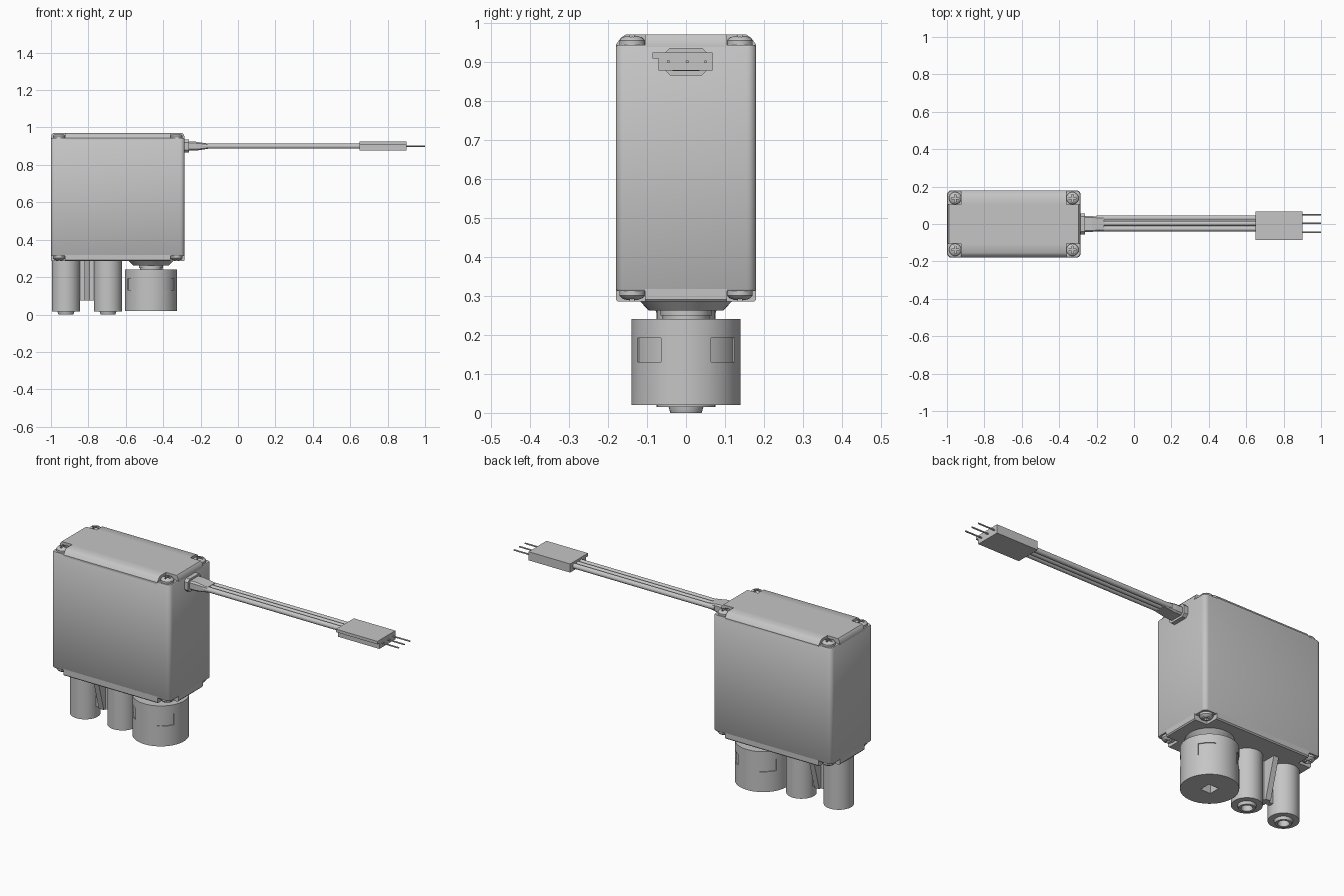
import bpy, bmesh, math
from mathutils import Matrix, Vector

if "Cube" in bpy.data.objects:
    bpy.data.objects.remove(bpy.data.objects["Cube"])

grey = bpy.data.materials.new("plain grey")
grey.use_nodes = True
GREY = (0.56, 0.56, 0.56, 1)
grey.diffuse_color = GREY
grey.node_tree.nodes["Principled BSDF"].inputs["Base Color"].default_value = GREY


def activate(ob):
    bpy.ops.object.select_all(action='DESELECT')
    ob.select_set(True)
    bpy.context.view_layer.objects.active = ob


def smooth(ob):
    activate(ob)
    bpy.ops.object.shade_smooth_by_angle(angle=math.radians(35))


def make(name, bm, rounded=True):
    bmesh.ops.recalc_face_normals(bm, faces=bm.faces)
    me = bpy.data.meshes.new(name)
    bm.to_mesh(me)
    bm.free()
    me.materials.append(grey)
    ob = bpy.data.objects.new(name, me)
    bpy.context.collection.objects.link(ob)
    if rounded:
        smooth(ob)
    return ob


def box(name, lo, hi):
    lo, hi = Vector(lo), Vector(hi)
    bm = bmesh.new()
    m = Matrix.Translation((lo + hi) / 2) @ Matrix.Diagonal((*(hi - lo), 1))
    bmesh.ops.create_cube(bm, size=1, matrix=m)
    return make(name, bm, False)


def lathe(name, profile, centre, segs=48):
    """Spin a (radius, z) profile that meets the axis or closes on itself."""
    bm = bmesh.new()
    vs = [bm.verts.new((r, 0, z)) for r, z in profile]
    es = [bm.edges.new(p) for p in zip(vs, vs[1:] + vs[:1])
          if p[0].co.x > 0 or p[1].co.x > 0]
    bmesh.ops.spin(bm, geom=vs + es, axis=(0, 0, 1), cent=(0, 0, 0),
                   angle=math.tau, steps=segs, use_duplicate=False)
    bmesh.ops.remove_doubles(bm, verts=bm.verts, dist=1e-5)
    bmesh.ops.dissolve_degenerate(bm, dist=1e-6, edges=bm.edges)
    bmesh.ops.translate(bm, verts=bm.verts, vec=centre)
    return make(name, bm)


def loft(name, outlines, rounded=False):
    """Skin a row of matching closed outlines and cap both ends."""
    bm = bmesh.new()
    rings = [[bm.verts.new(p) for p in outline] for outline in outlines]
    for a, b in zip(rings, rings[1:]):
        for i in range(len(a)):
            bm.faces.new((a[i], a[i - 1], b[i - 1], b[i]))
    bm.faces.new(rings[0])
    bm.faces.new(rings[-1])
    return make(name, bm, rounded)


def cut(ob, cutter):
    mod = ob.modifiers.new("cut", 'BOOLEAN')
    mod.operation, mod.object, mod.solver = 'DIFFERENCE', cutter, 'EXACT'
    activate(ob)
    bpy.ops.object.modifier_apply(modifier=mod.name)
    bpy.data.objects.remove(cutter)
    smooth(ob)


X0, X1, HALF, BOTTOM, TOP, CABLE_Z = -1.0, -0.285, 0.18, 0.285, 0.97, 0.9
MID, LONG, STEP, NOTCH = (X0 + X1) / 2, (X1 - X0) / 2, 0.027, 0.075


def rounded_outline(z, inset, radius=0.024, steps=5):
    pts = []
    for k, (sx, sy) in enumerate(((1, 1), (-1, 1), (-1, -1), (1, -1))):
        for s in range(steps + 1):
            a = math.pi / 2 * (k + s / steps)
            r = radius - inset
            pts.append((MID + sx * (LONG - radius) + r * math.cos(a),
                        sy * (HALF - radius) + r * math.sin(a), z))
    return pts


def notched_outline(z, inset_x, inset_y):
    pts = []
    for sx, sy in ((1, 1), (-1, 1), (-1, -1), (1, -1)):
        corner = [(LONG - inset_x, HALF - NOTCH), (LONG - NOTCH, HALF - NOTCH),
                  (LONG - NOTCH, HALF - inset_y)]
        for x, y in corner if sx == sy else corner[::-1]:
            pts.append((MID + sx * x, sy * y, z))
    return pts


# Housing: rounded block between two caps notched for the screws
low, high = BOTTOM + STEP, TOP - STEP
loft("housing", [rounded_outline(low, 0.004), rounded_outline(low + 0.006, 0),
                 rounded_outline(high - 0.006, 0), rounded_outline(high, 0.004)], True)
loft("top_cap", [notched_outline(high - 0.01, 0, 0), notched_outline(high, 0, 0),
                 notched_outline(TOP - 0.009, 0.004, 0.013),
                 notched_outline(TOP, 0.012, 0.026)], True)
loft("bottom_cap", [notched_outline(low + 0.01, 0, 0), notched_outline(BOTTOM + 0.006, 0, 0),
                    notched_outline(BOTTOM, 0.005, 0.006)], True)

# Domed screws with cross slots, top and bottom
SCREW = [(0, 0), (0.033, 0), (0.033, 0.011), (0.027, 0.018), (0.015, 0.023), (0, 0.024)]
for end, z, s in (("top", high, 1), ("bottom", low, -1)):
    for side, x in (("right", X0 + 0.044), ("left", X1 - 0.044)):
        for face, y in (("front", -0.138), ("back", 0.138)):
            screw = lathe(f"{end}_{side}_{face}_screw",
                          [(r, s * h) for r, h in SCREW], (x, y, z), 20)
            for a, b in ((0.02, 0.005), (0.005, 0.02)):
                lo, hi = sorted((z + s * 0.012, z + s * 0.04))
                cut(screw, box("slot_cutter", (x - a, y - b, lo), (x + a, y + b, hi)))

# Output collar and shaft
DRUM_X = -0.465
lathe("output_collar", [(0, 0.25), (0.065, 0.25), (0.065, 0.262), (0.095, 0.262),
                        (0.12, 0.288), (0, 0.288)], (DRUM_X, 0, 0))
lathe("output_shaft", [(0, 0.23), (0.06, 0.23), (0.06, 0.255), (0, 0.255)],
      (DRUM_X, 0, 0), 16)

# Drum with four shallow curved pockets and a square socket
drum = lathe("drum", [(0, 0.02), (0.14, 0.02), (0.14, 0.24), (0, 0.24)], (DRUM_X, 0, 0), 64)
for k in range(4):
    sweep = [math.radians(45 + 90 * k + d) for d in range(-18, 19, 4)]
    cut(drum, loft("pocket_cutter", [
        [(DRUM_X + r * math.cos(a), r * math.sin(a), z)
         for r, z in ((0.135, 0.13), (0.16, 0.13), (0.16, 0.192), (0.135, 0.192))]
        for a in sweep], True))
cut(drum, box("socket_cutter", (DRUM_X - 0.03, -0.03, 0), (DRUM_X + 0.03, 0.03, 0.12)))

# Hollow posts with inner sleeves
for name, x in (("outer", -0.92), ("inner", -0.695)):
    lathe(name + "_post", [(0.045, 0.015), (0.075, 0.015), (0.075, 0.288), (0.045, 0.288)],
          (x, 0, 0))
    lathe(name + "_sleeve", [(0.028, 0), (0.04, 0), (0.045, 0.016), (0.045, 0.288), (0, 0.288),
                             (0, 0.15), (0.028, 0.15)], (x, 0, 0), 24)

# Tapered rib between the posts, with a thin web
loft("rib", [[(x, y, z) for y, z in ((-0.085, 0.288), (0.085, 0.288),
                                     (0.025, 0.075), (-0.025, 0.075))]
             for x in (-0.82, -0.79)])
box("rib_web", (-0.86, -0.012, 0.075), (-0.75, 0.012, 0.288))


def chamfered(x, w, h, c):
    return [(x, y, CABLE_Z + z) for y, z in
            ((w, h - c), (w - c, h), (c - w, h), (-w, h - c),
             (-w, c - h), (c - w, -h), (w - c, -h), (w, c - h))]


# Cable grommet and tapered strain relief
loft("cable_grommet", [chamfered(-0.30, 0.055, 0.035, 0.014),
                       chamfered(-0.262, 0.055, 0.035, 0.014)])
loft("strain_relief", [chamfered(-0.265, 0.042, 0.024, 0.008),
                       chamfered(-0.225, 0.042, 0.024, 0.008),
                       chamfered(-0.16, 0.036, 0.014, 0.004)])

# Three wires and their pins
for i, (wire_y, pin_y) in enumerate(((-0.026, -0.045), (0.003, 0.003), (0.032, 0.05)), 1):
    for name, x0, x1, r, y, segs in (("wire", -0.2, 0.66, 0.0135, wire_y, 16),
                                     ("pin", 0.89, 1.0, 0.004, pin_y, 8)):
        bm = bmesh.new()
        turn = Matrix.Translation(((x0 + x1) / 2, y, CABLE_Z)) @ Matrix.Rotation(math.pi / 2, 4, 'Y')
        bmesh.ops.create_cone(bm, cap_ends=True, segments=segs, radius1=r, radius2=r,
                              depth=x1 - x0, matrix=turn)
        make(f"{name}_{i}", bm)

# Plug with a side key
box("plug", (0.65, -0.07, 0.877), (0.9, 0.068, 0.924))
box("plug_key", (0.65, -0.086, 0.908), (0.9, -0.069, 0.924))
